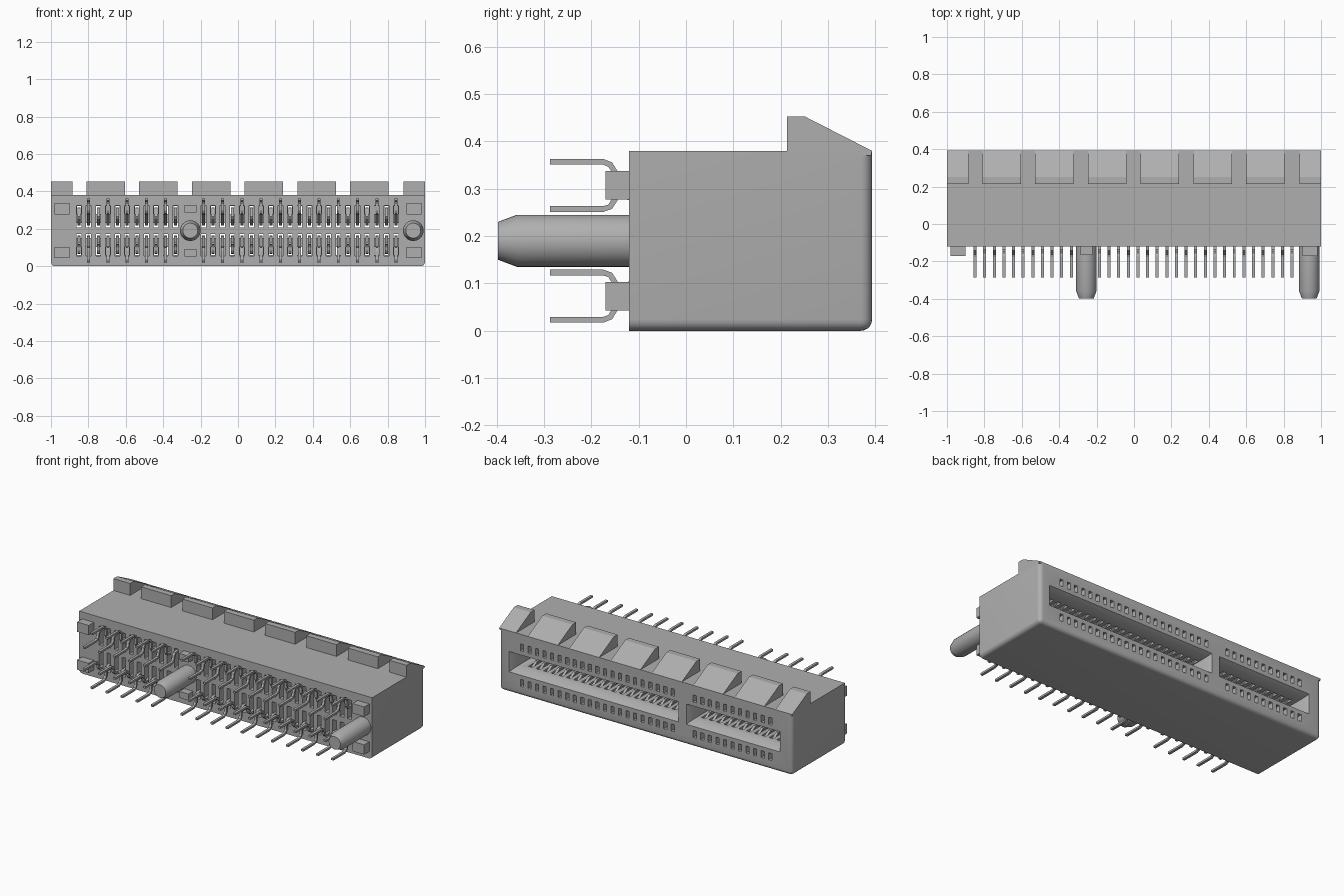
import bpy, bmesh, math
from mathutils import Vector, Matrix

cube = bpy.data.objects.get("Cube")
if cube:
    bpy.data.objects.remove(cube, do_unlink=True)

GREY = (0.43, 0.43, 0.43, 1)
grey = bpy.data.materials.new("plain grey")
grey.use_nodes = True
grey.diffuse_color = GREY
grey.node_tree.nodes["Principled BSDF"].inputs["Base Color"].default_value = GREY

MID = 0.19            # height of the mirror plane between the contact rows
FRONT, BACK = -0.12, 0.393
PITCH = 0.0515


def finish(name, bm, smooth=False):
    bmesh.ops.recalc_face_normals(bm, faces=bm.faces[:])
    mesh = bpy.data.meshes.new(name)
    bm.to_mesh(mesh)
    bm.free()
    mesh.materials.append(grey)
    obj = bpy.data.objects.new(name, mesh)
    bpy.context.collection.objects.link(obj)
    if smooth:
        shade(obj)
    return obj


def shade(obj):
    bpy.ops.object.select_all(action='DESELECT')
    obj.select_set(True)
    bpy.context.view_layer.objects.active = obj
    bpy.ops.object.shade_smooth_by_angle(angle=math.radians(30))


def box(bm, x0, x1, y0, y1, z0, z1):
    centre = Vector((x0 + x1, y0 + y1, z0 + z1)) / 2
    size = Matrix.Diagonal((x1 - x0, y1 - y0, z1 - z0, 1))
    return bmesh.ops.create_cube(bm, size=1, matrix=Matrix.Translation(centre) @ size)["verts"]


def prism(bm, profile, x0, x1):
    """Extrude a closed (y, z) profile along x."""
    face = bm.faces.new([bm.verts.new((x0, y, z)) for y, z in profile])
    new = bmesh.ops.extrude_face_region(bm, geom=[face])["geom"]
    bmesh.ops.translate(bm, vec=(x1 - x0, 0, 0),
                        verts=[v for v in new if isinstance(v, bmesh.types.BMVert)])


def ribbon(path, thick):
    """Outline of a strip of even thickness along a (y, z) path."""
    pts = [Vector(p) for p in path]
    left, right = [], []
    for i, p in enumerate(pts):
        d = (pts[min(i + 1, len(pts) - 1)] - pts[max(i - 1, 0)]).normalized()
        n = Vector((-d.y, d.x)) * thick / 2
        left.append(p + n)
        right.append(p - n)
    return left + right[::-1]


def mirrored(profile):
    return [(y, 2 * MID - z) for y, z in profile]


# Contact columns: (x, long reach?) on both sides of the key
columns = [(-0.85 + i * PITCH, i % 2 == 1) for i in range(11)]
columns += [(-0.185 + i * PITCH, i % 2 == 0) for i in range(21)]

# Housing block with rounded bottom and back corners
bm = bmesh.new()
box(bm, -1, 1, FRONT, BACK, 0, 0.38)
rounded = []
for e in bm.edges:
    a, b = e.verts
    mid = (a.co + b.co) / 2
    low = mid.z < 0.01 and mid.y > FRONT + 0.01
    upright = abs(mid.x) > 0.9 and mid.y > BACK - 0.01
    if low or upright:
        rounded.append(e)
bmesh.ops.bevel(bm, geom=rounded, offset=0.024, segments=5, profile=0.5, affect='EDGES')
housing = finish("housing", bm)

# Card slots with a flared mouth
bm = bmesh.new()
for x0, x1 in ((-0.92, -0.275), (-0.228, 0.935)):
    box(bm, x0 + 0.025, x1 - 0.025, -0.06, 0.35, MID - 0.04, MID + 0.04)
    mouth = [v for v in bm.verts if v.co.y > 0.34 and x0 < v.co.x < x1]
    rear = [f for f in bm.faces if all(v in mouth for v in f.verts)]
    new = bmesh.ops.extrude_face_region(bm, geom=rear)["geom"]
    bmesh.ops.delete(bm, geom=rear, context='FACES_ONLY')
    cx = (x0 + x1) / 2
    for v in new:
        if isinstance(v, bmesh.types.BMVert):
            v.co.y = BACK + 0.005
            v.co.x = x0 if v.co.x < cx else x1
            v.co.z = MID + math.copysign(0.065, v.co.z - MID)
slot_cutter = finish("slot_cutter", bm)

# Contact channels open at the front, and small windows at the back
bm = bmesh.new()
windows = bmesh.new()
for x, _ in columns:
    for s in (-1, 1):
        z0, z1 = sorted((MID + s * 0.017, MID + s * 0.135))
        box(bm, x - 0.013, x + 0.013, FRONT - 0.05, 0.31, z0, z1)
        z0, z1 = sorted((MID + s * 0.088, MID + s * 0.131))
        box(windows, x - 0.011, x + 0.011, 0.25, BACK + 0.05, z0, z1)
channel_cutter = finish("channel_cutter", bm)
window_cutter = finish("window_cutter", windows)

cutters = (slot_cutter, channel_cutter, window_cutter)
for cutter in cutters:
    cutter.hide_render = True
    mod = housing.modifiers.new(cutter.name, 'BOOLEAN')
    mod.operation = 'DIFFERENCE'
    mod.solver = 'EXACT'
    mod.object = cutter
graph = bpy.context.evaluated_depsgraph_get()
cut_mesh = bpy.data.meshes.new_from_object(housing.evaluated_get(graph))
housing.modifiers.clear()
housing.data = cut_mesh
for cutter in cutters:
    bpy.data.objects.remove(cutter, do_unlink=True)
shade(housing)

# Sloped lugs along the top rear edge
bm = bmesh.new()
lug = [(0.213, 0.37), (0.213, 0.453), (0.25, 0.453), (BACK, 0.38), (BACK - 0.002, 0.37)]
spans = [(-1, -0.885), (0.885, 1)]
spans += [(-0.81 + i * 0.282, -0.605 + i * 0.282) for i in range(6)]
for x0, x1 in spans:
    prism(bm, lug, x0, x1)
finish("top_lugs", bm)

# Standoff blocks on the front
bm = bmesh.new()
for x0, x1, h, reach in ((-0.98, -0.9, 0.03, 0.05), (0.9, 0.98, 0.03, 0.05),
                         (-0.285, -0.222, 0.02, 0.045)):
    for s in (-1, 1):
        z = MID + s * 0.117
        box(bm, x0, x1, FRONT - reach, FRONT + 0.005, z - h, z + h)
finish("standoffs", bm)

# Locating pegs with tapered tips
for name, x in (("key_peg", -0.255), ("end_peg", 0.937)):
    bm = bmesh.new()
    rings = []
    for y, r in ((FRONT + 0.005, 0.055), (-0.357, 0.055), (-0.397, 0.04)):
        turn = [2 * math.pi * k / 32 for k in range(32)]
        rings.append([bm.verts.new((x + r * math.cos(t), y, MID + r * math.sin(t))) for t in turn])
    for a, b in zip(rings, rings[1:]):
        for k in range(32):
            bm.faces.new((a[k - 1], a[k], b[k], b[k - 1]))
    bm.faces.new(rings[0])
    bm.faces.new(rings[-1])
    finish(name, bm, smooth=True)

# Sprung contacts: tail, bend and inner finger
finger = [(0.04, 0.285), (0.22, 0.225), (0.25, 0.222), (0.3, 0.255)]
outer = [(-0.287, 0.357), (-0.175, 0.357), (-0.16, 0.351), (-0.15, 0.335),
         (-0.148, 0.30), (-0.14, 0.286), (-0.12, 0.282)] + finger
inner = [(-0.287, 0.257), (-0.175, 0.257), (-0.16, 0.262), (-0.15, 0.278),
         (-0.147, 0.295), (-0.138, 0.306), (-0.12, 0.309)] + finger
bm = bmesh.new()
for x, reaches_out in columns:
    strip = ribbon(outer if reaches_out else inner, 0.012)
    for profile in (strip, mirrored(strip)):
        prism(bm, profile, x - 0.008, x + 0.008)
finish("contacts", bm)
